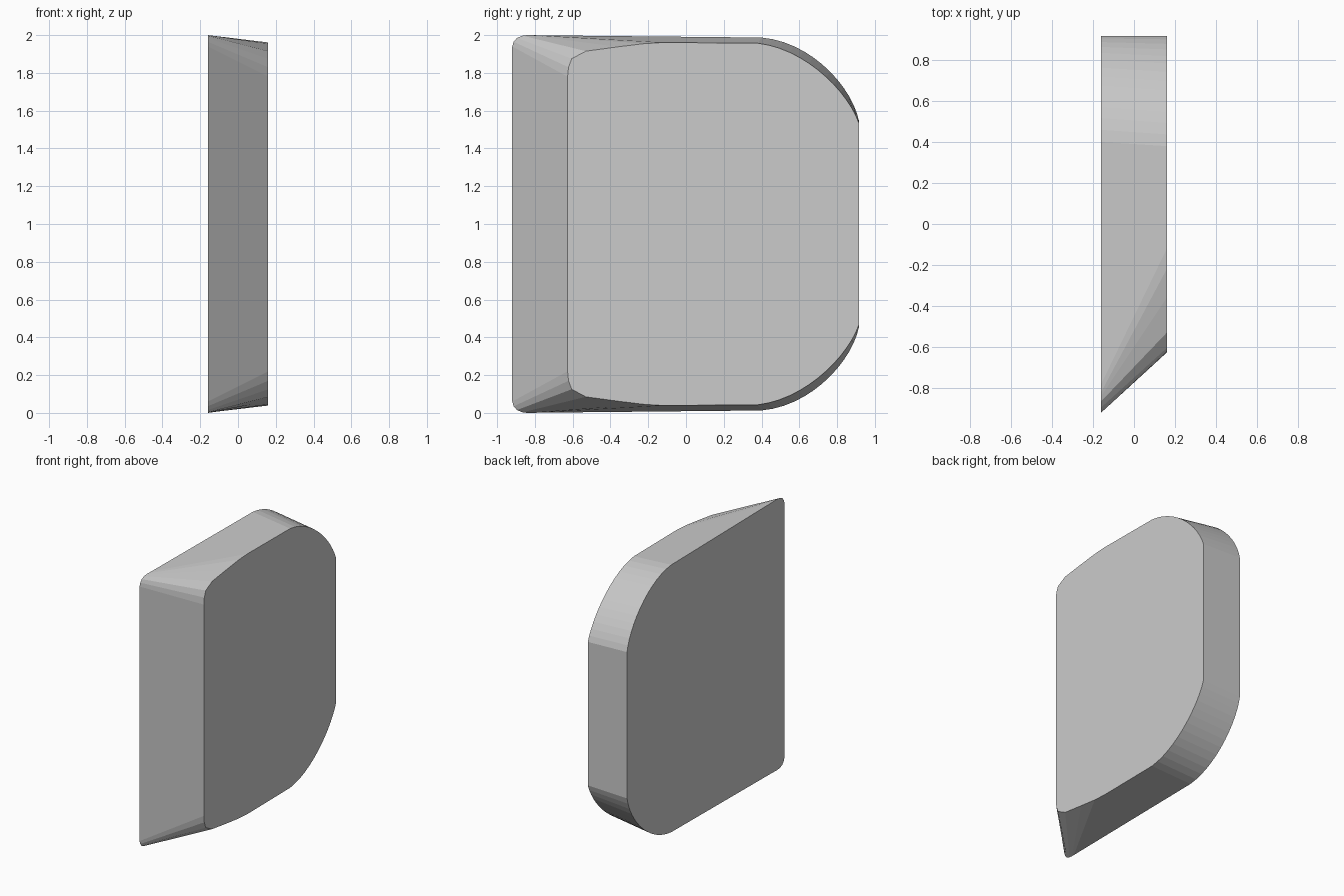
import bpy, bmesh
from mathutils import Vector
from mathutils.geometry import interpolate_bezier

if "Cube" in bpy.data.objects:
    bpy.data.objects.remove(bpy.data.objects["Cube"])


def outline(near_corner, curve):
    """Closed (y, z) loop: upper half, then its reflection about z = 1."""
    a, b, c, d = (Vector((y, z, 0)) for y, z in curve)
    arc = [(p.x, p.y) for p in interpolate_bezier(a, b, c, d, 14)]
    upper = near_corner + arc
    return upper + [(y, 2 - z) for y, z in reversed(upper)]


# Larger back face, with a tight front corner
back = outline(
    [(-.92, 1.94), (-.912, 1.965), (-.895, 1.985), (-.865, 1.997),
     (-.84, 2.0), (-.82, 2.0), (-.78, 1.999)],
    [(.40, 1.987), (.66, 1.965), (.88, 1.73), (.917, 1.54)])

# Smaller face, set back along the bevelled front
face = outline(
    [(-.627, 1.78), (-.622, 1.83), (-.605, 1.875), (-.53, 1.915),
     (-.36, 1.938), (-.22, 1.955), (-.12, 1.961)],
    [(.38, 1.957), (.63, 1.93), (.86, 1.70), (.917, 1.53)])

# Loft the two outlines into a solid panel
bm = bmesh.new()
rings = [[bm.verts.new((x, y, z)) for y, z in loop]
         for x, loop in ((-.16, back), (.16, face))]
n = len(back)
for i in range(n):
    j = (i + 1) % n
    bm.faces.new((rings[0][i], rings[0][j], rings[1][j], rings[1][i]))
for ring in rings:
    bm.faces.new(ring)
bmesh.ops.recalc_face_normals(bm, faces=bm.faces)

mesh = bpy.data.meshes.new("bevelled_panel")
bm.to_mesh(mesh)
bm.free()
bpy.context.collection.objects.link(bpy.data.objects.new("bevelled_panel", mesh))
